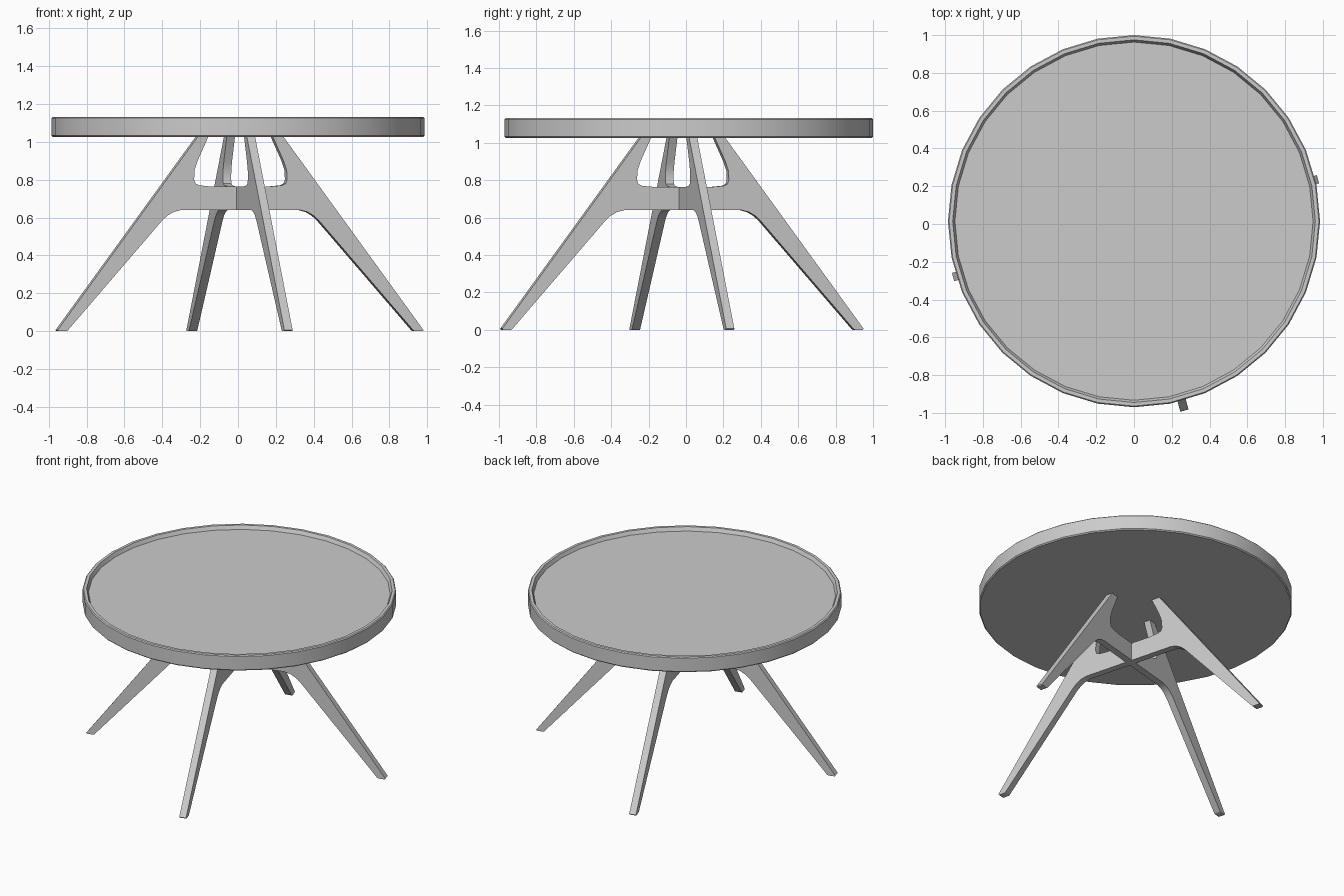
import bpy, bmesh, math
from mathutils import Matrix, Vector

cube = bpy.data.objects.get("Cube")
if cube:
    bpy.data.objects.remove(cube, do_unlink=True)

# Single painted finish
grey = bpy.data.materials.new("plain_grey")
grey.use_nodes = True
colour = (0.6, 0.6, 0.6, 1)
grey.diffuse_color = colour
grey.node_tree.nodes["Principled BSDF"].inputs["Base Color"].default_value = colour


def finish(name, bm, location):
    bmesh.ops.recalc_face_normals(bm, faces=bm.faces)
    mesh = bpy.data.meshes.new(name)
    bm.to_mesh(mesh)
    bm.free()
    mesh.materials.append(grey)
    obj = bpy.data.objects.new(name, mesh)
    obj.location = location
    bpy.context.collection.objects.link(obj)
    bpy.ops.object.select_all(action='DESELECT')
    obj.select_set(True)
    bpy.context.view_layer.objects.active = obj
    bpy.ops.object.shade_smooth_by_angle(angle=math.radians(30))
    return obj


# Round tray top: a turned profile with a raised lip
SIDES = 32
profile = [(0.978, 1.026), (0.985, 1.033), (0.985, 1.126), (0.979, 1.132),
           (0.96, 1.132), (0.948, 1.107)]
bm = bmesh.new()
rings = []
for r, z in profile:
    rings.append([bm.verts.new((r * math.cos(a), r * math.sin(a), z))
                  for a in (math.tau * i / SIDES for i in range(SIDES))])
for low, high in zip(rings, rings[1:]):
    for i in range(SIDES):
        j = (i + 1) % SIDES
        bm.faces.new((low[i], low[j], high[j], high[i]))
bm.faces.new(rings[0])
bm.faces.new(rings[-1])
finish("table_top", bm, (0, 0.015, 0))

# Crossed leg frames: half outline from the bar underside out to the foot and up
THICK = 0.045
half = [(0.325, 0.64), (0.365, 0.63), (0.4, 0.61), (0.43, 0.583),
        (0.945, 0.004), (0.952, 0), (0.995, 0), (1.0, 0.006),
        (0.232, 1.03), (0.175, 1.03), (0.235, 0.9), (0.252, 0.85),
        (0.254, 0.8), (0.246, 0.779), (0.225, 0.77), (0.16, 0.764)]
outline = half + [(-x, z) for x, z in reversed(half)]
for name, angle in (("side_leg_frame", 15), ("cross_leg_frame", 105)):
    bm = bmesh.new()
    face = bm.faces.new([bm.verts.new((x, -THICK / 2, z)) for x, z in outline])
    new = bmesh.ops.extrude_face_region(bm, geom=[face])["geom"]
    moved = [v for v in new if isinstance(v, bmesh.types.BMVert)]
    bmesh.ops.translate(bm, verts=moved, vec=Vector((0, THICK, 0)))
    bm.transform(Matrix.Rotation(math.radians(angle), 4, 'Z'))
    finish(name, bm, (0.008, -0.022, 0))
